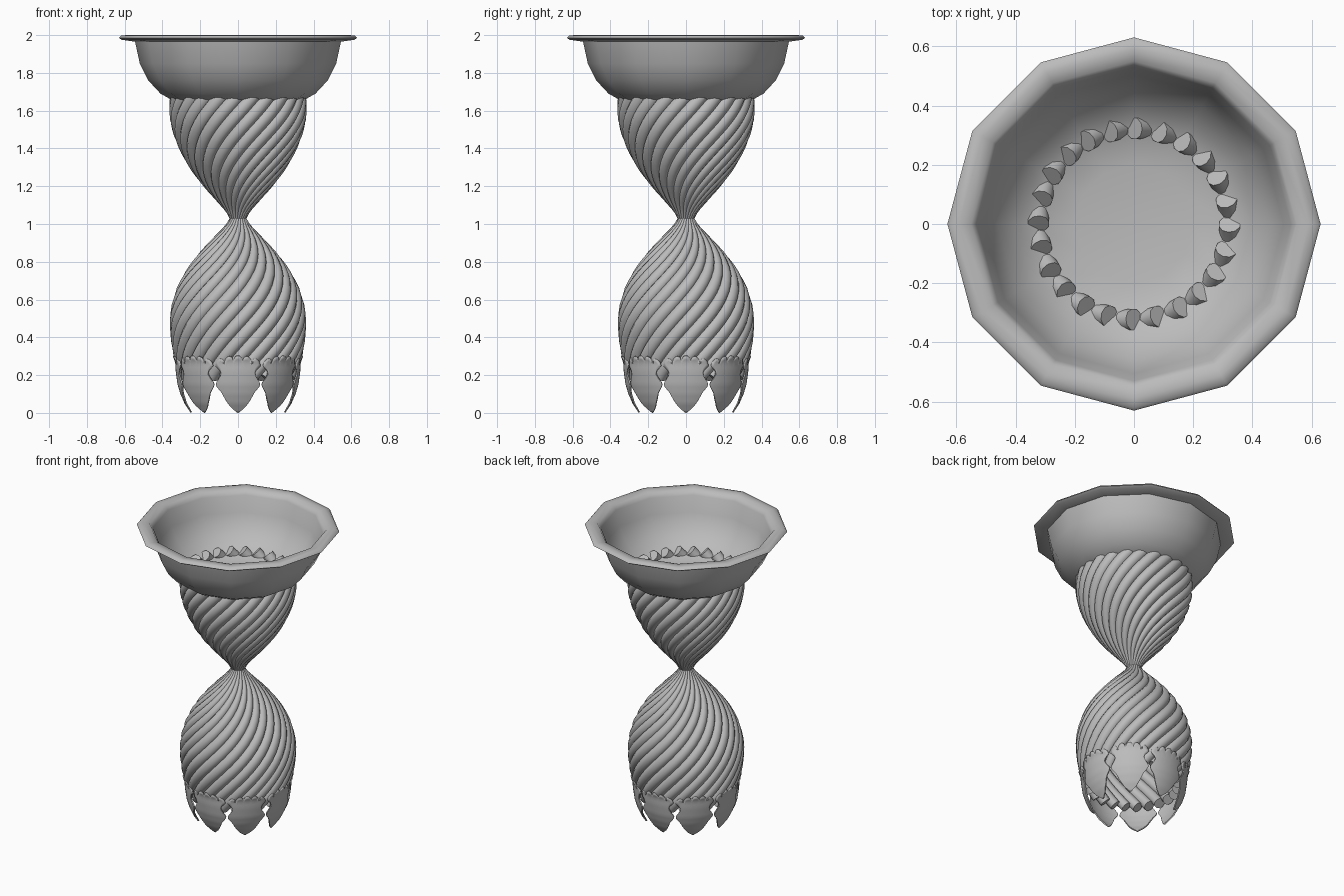
import bpy, bmesh, math

cube = bpy.data.objects.get("Cube")
if cube:
    bpy.data.objects.remove(cube, do_unlink=True)

grey = bpy.data.materials.new("stone_grey")
grey.use_nodes = True
COLOUR = (0.5, 0.5, 0.5, 1)
grey.diffuse_color = COLOUR
grey.node_tree.nodes["Principled BSDF"].inputs["Base Color"].default_value = COLOUR


def lerp(points, x):
    """Interpolate along a short list of (x, value) pairs."""
    for (a, va), (b, vb) in zip(points, points[1:]):
        if x <= b:
            return va + (vb - va) * (x - a) / (b - a)
    return points[-1][1]


def soften(points, x, span):
    return sum(lerp(points, x + d * span) for d in (-1, -0.5, 0, 0.5, 1)) / 5


def add_mesh(name, mesh, angle):
    obj = bpy.data.objects.new(name, mesh)
    bpy.context.collection.objects.link(obj)
    mesh.materials.clear()
    mesh.materials.append(grey)
    bpy.ops.object.select_all(action="DESELECT")
    obj.select_set(True)
    bpy.context.view_layer.objects.active = obj
    bpy.ops.object.shade_smooth_by_angle(angle=math.radians(angle))
    return obj


def from_bmesh(name, bm, angle):
    bmesh.ops.recalc_face_normals(bm, faces=bm.faces)
    mesh = bpy.data.meshes.new(name)
    bm.to_mesh(mesh)
    bm.free()
    return add_mesh(name, mesh, angle)


# Twelve-sided bowl with a rolled rim, spun from its wall profile
outer = [(0, 1.62), (0.2, 1.625), (0.33, 1.645), (0.41, 1.69), (0.475, 1.76),
         (0.52, 1.85), (0.545, 1.965)]
rim = [(0.615, 1.975), (0.63, 1.985), (0.62, 1.997), (0.59, 2.0), (0.55, 1.995)]
inner = [(0.53, 1.965), (0.505, 1.86), (0.46, 1.775), (0.4, 1.71), (0.325, 1.662),
         (0.2, 1.642), (0, 1.637)]
bm = bmesh.new()
verts = [bm.verts.new((0, r, z)) for r, z in outer + rim + inner]
edges = [bm.edges.new(pair) for pair in zip(verts, verts[1:])]
bmesh.ops.spin(bm, geom=verts + edges, axis=(0, 0, 1), cent=(0, 0, 0),
               angle=math.tau, steps=12)
bmesh.ops.remove_doubles(bm, verts=bm.verts, dist=0.0005)
from_bmesh("bowl", bm, 60)

# Twisted strands flaring up and down from the waist
STRANDS, TWIST, WAIST = 24, 2.75, 1.03


def strands(name, profile, z_end, steps=22):
    curve = bpy.data.curves.new(name, "CURVE")
    curve.dimensions = "3D"
    curve.bevel_depth = 1
    curve.bevel_resolution = 3
    curve.use_fill_caps = True
    for i in range(STRANDS):
        spline = curve.splines.new("POLY")
        spline.points.add(steps)
        for k, point in enumerate(spline.points):
            z = WAIST + (z_end - WAIST) * k / steps
            r = soften(profile, z, 0.05)
            a = math.tau * i / STRANDS + TWIST * (z - z_end)
            point.co = (r * math.cos(a), r * math.sin(a), z, 1)
            gap = math.tau * r / STRANDS / math.hypot(1, r * TWIST)
            point.radius = 0.56 * gap + 0.002
    helper = bpy.data.objects.new(name + "_path", curve)
    bpy.context.collection.objects.link(helper)
    graph = bpy.context.evaluated_depsgraph_get()
    mesh = bpy.data.meshes.new_from_object(helper.evaluated_get(graph))
    bpy.data.objects.remove(helper, do_unlink=True)
    add_mesh(name, mesh, 50)


strands("upper_strands", [(0.9, 0.03), (1.03, 0.025), (1.1, 0.077), (1.2, 0.155),
                          (1.3, 0.225), (1.4, 0.278), (1.5, 0.315), (1.6, 0.332),
                          (1.8, 0.31)], 1.68)
strands("lower_strands", [(0.1, 0.25), (0.3, 0.307), (0.4, 0.322), (0.5, 0.328),
                          (0.6, 0.31), (0.7, 0.272), (0.8, 0.21), (0.9, 0.132),
                          (1.03, 0.022), (1.2, 0.03)], 0.19)

# Crown of eight scalloped petals that form the foot
radius = [(0, 0.25), (0.05, 0.283), (0.1, 0.305), (0.15, 0.32), (0.22, 0.33),
          (0.27, 0.332), (0.31, 0.35)]
width = [(0, 0.003), (0.03, 0.04), (0.07, 0.068), (0.11, 0.09), (0.14, 0.118),
         (0.155, 0.122), (0.175, 0.108), (0.2, 0.092), (0.22, 0.092), (0.25, 0.126)]
COLS, ROWS, TOP = 40, 20, 0.25
bm = bmesh.new()
for p in range(8):
    grid = []
    for j in range(ROWS + 1):
        t = j / ROWS
        row = []
        for i in range(COLS + 1):
            u = 2 * i / COLS - 1
            lobes = 0.025 * (1 - u * u) + 0.026 * math.sqrt(abs(math.cos(2.5 * math.pi * u)))
            z = t * TOP + max(0, t - 0.6) / 0.4 * lobes
            r = lerp(radius, z)
            a = math.tau * p / 8 + u * soften(width, t * TOP, 0.008) / r
            row.append(bm.verts.new((r * math.cos(a), r * math.sin(a), z)))
        grid.append(row)
    for low, high in zip(grid, grid[1:]):
        for i in range(COLS):
            bm.faces.new((low[i], low[i + 1], high[i + 1], high[i]))
crown = from_bmesh("petal_crown", bm, 40)
solid = crown.modifiers.new("thickness", "SOLIDIFY")
solid.thickness = 0.008
